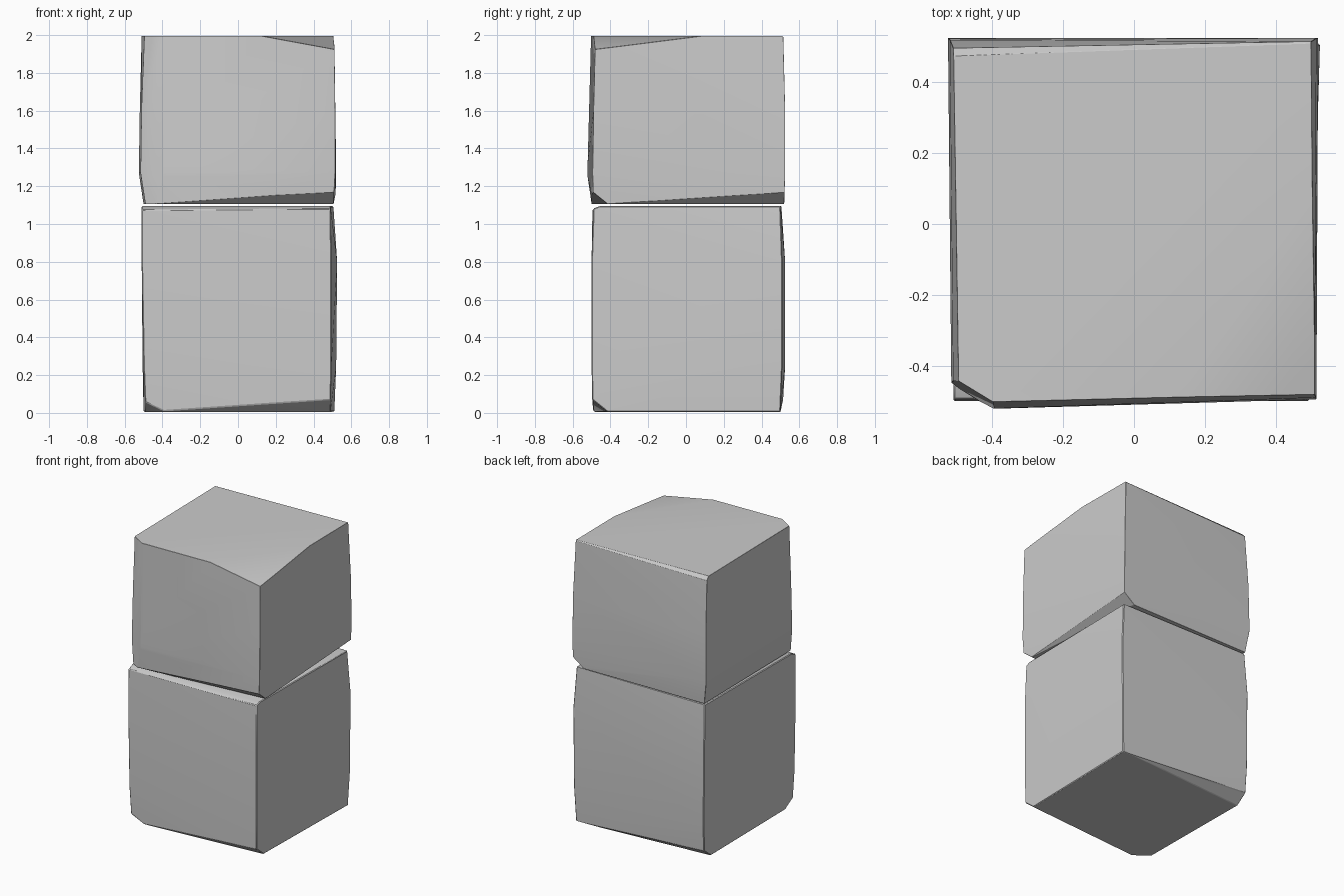
import bpy, bmesh
from mathutils import Vector

if "Cube" in bpy.data.objects:
    bpy.data.objects.remove(bpy.data.objects["Cube"])


def stone_block(name, rings, chips):
    """Hull of four-cornered rings, with worn edges sliced off by planes."""
    bm = bmesh.new()
    for z, corners in rings:
        for x, y in corners:
            bm.verts.new((x, y, z))
    bmesh.ops.convex_hull(bm, input=bm.verts[:])
    loose = [v for v in bm.verts if not v.link_faces]
    bmesh.ops.delete(bm, geom=loose, context='VERTS')
    centre = Vector((0, 0, (rings[0][0] + rings[-1][0]) / 2))
    for a, b, c in chips:
        a, b, c = Vector(a), Vector(b), Vector(c)
        normal = (b - a).cross(c - a).normalized()
        if normal.dot(centre - a) > 0:
            normal = -normal
        cut = bmesh.ops.bisect_plane(bm, geom=bm.verts[:] + bm.edges[:] + bm.faces[:],
                                     plane_co=a, plane_no=normal, clear_outer=True)
        rim = [e for e in cut['geom_cut'] if isinstance(e, bmesh.types.BMEdge)]
        if rim:
            bmesh.ops.holes_fill(bm, edges=rim, sides=0)
    bmesh.ops.remove_doubles(bm, verts=bm.verts[:], dist=0.002)
    bmesh.ops.recalc_face_normals(bm, faces=bm.faces[:])
    mesh = bpy.data.meshes.new(name)
    bm.to_mesh(mesh)
    bm.free()
    obj = bpy.data.objects.new(name, mesh)
    bpy.context.collection.objects.link(obj)
    # Slightly worn edges
    bev = obj.modifiers.new("worn_edges", 'BEVEL')
    bev.width = 0.012
    bev.segments = 1
    bev.limit_method = 'ANGLE'
    bev.angle_limit = 0.6
    bpy.ops.object.select_all(action='DESELECT')
    obj.select_set(True)
    bpy.context.view_layer.objects.active = obj
    bpy.ops.object.shade_smooth_by_angle(angle=0.6)
    return obj


# Corners run front left, front right, back right, back left
stone_block("lower_block", [
    (0.005, [(-0.49, -0.49), (0.49, -0.495), (0.51, 0.50), (-0.50, 0.51)]),
    (0.25, [(-0.50, -0.50), (0.495, -0.50), (0.52, 0.51), (-0.505, 0.525)]),
    (0.80, [(-0.51, -0.50), (0.495, -0.50), (0.525, 0.51), (-0.51, 0.525)]),
    (1.095, [(-0.51, -0.495), (0.49, -0.49), (0.505, 0.50), (-0.50, 0.505)]),
], [
    # front bottom edge, back bottom edge, front left bottom corner, top rim
    ((-0.45, -0.50, 0.015), (0.44, -0.50, 0.07), (0.44, -0.42, 0.005)),
    ((0.45, 0.51, 0.01), (-0.43, 0.525, 0.07), (-0.43, 0.44, 0.005)),
    ((-0.50, -0.40, 0.005), (-0.38, -0.49, 0.005), (-0.50, -0.49, 0.06)),
    ((-0.50, -0.495, 1.075), (0.50, -0.495, 1.08), (0, -0.45, 1.095)),
])

stone_block("upper_block", [
    (1.105, [(-0.49, -0.50), (0.505, -0.49), (0.515, 0.52), (-0.50, 0.51)]),
    (1.27, [(-0.515, -0.525), (0.515, -0.495), (0.52, 0.525), (-0.525, 0.525)]),
    (1.60, [(-0.51, -0.515), (0.515, -0.49), (0.515, 0.525), (-0.52, 0.52)]),
    (1.995, [(-0.495, -0.505), (0.51, -0.48), (0.50, 0.515), (-0.51, 0.495)]),
], [
    # worn top front right corner
    ((0.10, -0.49, 2.0), (0.49, 0.10, 2.0), (0.51, -0.48, 1.925)),
    # front left upright edge
    ((-0.515, -0.45, 1.2), (-0.40, -0.52, 1.2), (-0.505, -0.44, 1.9)),
    # front and right bottom edges
    ((-0.40, -0.50, 1.11), (0.43, -0.495, 1.165), (0.43, -0.42, 1.105)),
    ((0.51, -0.40, 1.11), (0.52, 0.44, 1.165), (0.44, 0.44, 1.105)),
    # back top edge
    ((-0.50, 0.47, 2.0), (0.48, 0.505, 2.0), (-0.40, 0.52, 1.95)),
])
